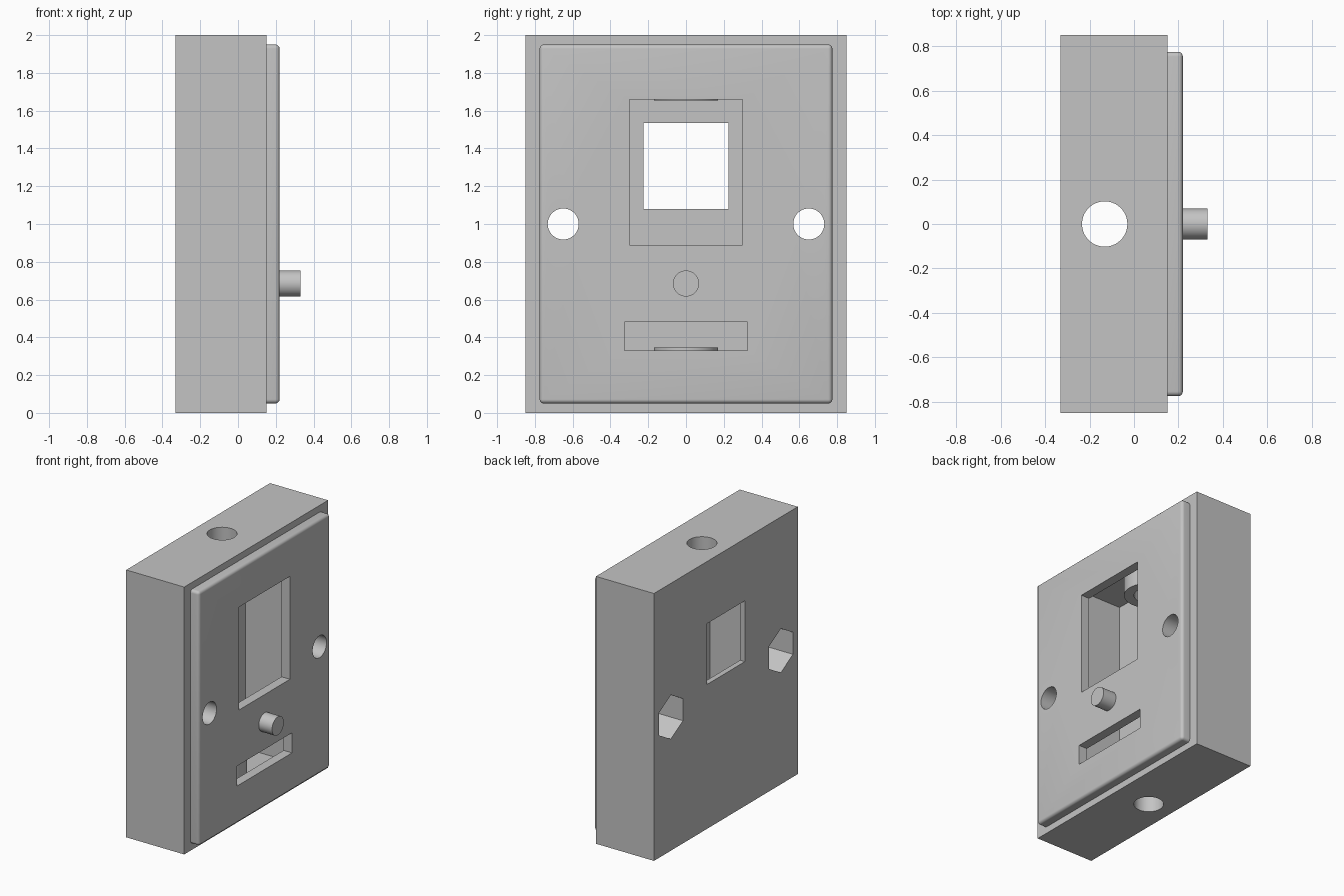
import bpy
import bmesh
from math import pi
from mathutils import Matrix, Vector

if "Cube" in bpy.data.objects:
    bpy.data.objects.remove(bpy.data.objects["Cube"], do_unlink=True)

grey = bpy.data.materials.new("plain_grey")
grey.use_nodes = True
colour = (0.55, 0.55, 0.55, 1)
grey.diffuse_color = colour
grey.node_tree.nodes["Principled BSDF"].inputs["Base Color"].default_value = colour


def finish(name, bm):
    bmesh.ops.recalc_face_normals(bm, faces=bm.faces)
    mesh = bpy.data.meshes.new(name)
    bm.to_mesh(mesh)
    bm.free()
    mesh.materials.append(grey)
    obj = bpy.data.objects.new(name, mesh)
    bpy.context.collection.objects.link(obj)
    return obj


def box(name, low, high, round_edges=0):
    """Box between two corners; optionally rounds every edge except those on its -x side."""
    low, high = Vector(low), Vector(high)
    bm = bmesh.new()
    bmesh.ops.create_cube(bm, size=1)
    for v in bm.verts:
        v.co = (low + high) / 2 + v.co * (high - low)
    if round_edges:
        edges = [e for e in bm.edges if max(v.co.x for v in e.verts) > low.x + 0.001]
        bmesh.ops.bevel(bm, geom=edges, offset=round_edges, segments=5,
                        profile=0.5, affect='EDGES')
    return finish(name, bm)


def rod(name, axis, start, length, radius, sides=64):
    """Cylinder or prism running from start along +x or +z."""
    bm = bmesh.new()
    bmesh.ops.create_cone(bm, cap_ends=True, segments=sides, radius1=radius,
                          radius2=radius, depth=length)
    shift = Matrix.Translation((0, 0, length / 2))
    # Turning z onto x keeps one corner of a prism pointing along z
    turn = Matrix.Rotation(pi / 2, 4, 'Y') if axis == 'X' else Matrix()
    bm.transform(Matrix.Translation(start) @ turn @ shift)
    if sides == 6:
        spread = max(v.co.z for v in bm.verts) - start[2]
        if spread < radius * 0.95:
            bm.transform(Matrix.Translation(start) @ Matrix.Rotation(pi / 6, 4, 'X')
                         @ Matrix.Translation(-Vector(start)))
    return finish(name, bm)


def cut(target, cutter):
    mod = target.modifiers.new("cut", 'BOOLEAN')
    mod.operation = 'DIFFERENCE'
    mod.solver = 'EXACT'
    mod.object = cutter
    bpy.context.view_layer.objects.active = target
    bpy.ops.object.modifier_apply(modifier=mod.name)
    bpy.data.objects.remove(cutter, do_unlink=True)


def smooth(obj):
    bpy.ops.object.select_all(action='DESELECT')
    obj.select_set(True)
    bpy.context.view_layer.objects.active = obj
    bpy.ops.object.shade_smooth_by_angle(angle=pi / 6)


# Hollow housing, open towards the cover
BACK, SEAM, FACE = -0.33, 0.15, 0.22
BORE_X, BORE_R = -0.132, 0.102
housing = box("housing", (BACK, -0.85, 0), (SEAM, 0.85, 2))
cut(housing, box("cavity", (-0.29, -0.5, 0.16), (0.3, 0.5, 1.84)))
cut(housing, box("rear_window", (-0.5, -0.225, 1.08), (0, 0.225, 1.535)))
cut(housing, rod("bore", 'Z', (BORE_X, 0, -0.2), 2.4, BORE_R))

# Rounded cover plate with display window and slot
cover = box("cover_plate", (SEAM, -0.775, 0.05), (FACE, 0.775, 1.95), 0.022)
cut(cover, box("window", (0, -0.3, 0.89), (0.4, 0.3, 1.66)))
cut(cover, box("slot", (0, -0.325, 0.33), (0.4, 0.325, 0.48)))

# Screw holes through both parts, with nut pockets at the back
for side in (-1, 1):
    y = side * 0.65
    for part in (housing, cover):
        cut(part, rod("screw_hole", 'X', (-0.6, y, 1), 1.2, 0.082))
    cut(housing, rod("nut_pocket", 'X', (BACK - 0.1, y, 1), 0.35, 0.165, 6))

# Cable collars inside the housing at top and bottom
collars = []
for name, z in (("lower_collar", 0.16), ("upper_collar", 1.655)):
    collar = rod(name, 'Z', (BORE_X, 0, z), 0.185, 0.17)
    collar.data.update()
    cut(collar, rod("collar_bore", 'Z', (BORE_X, 0, z - 0.1), 0.4, BORE_R))
    collars.append(collar)

# Push button
button = rod("push_button", 'X', (FACE - 0.01, 0, 0.685), 0.12, 0.069)

for part in [housing, cover, button] + collars:
    smooth(part)
